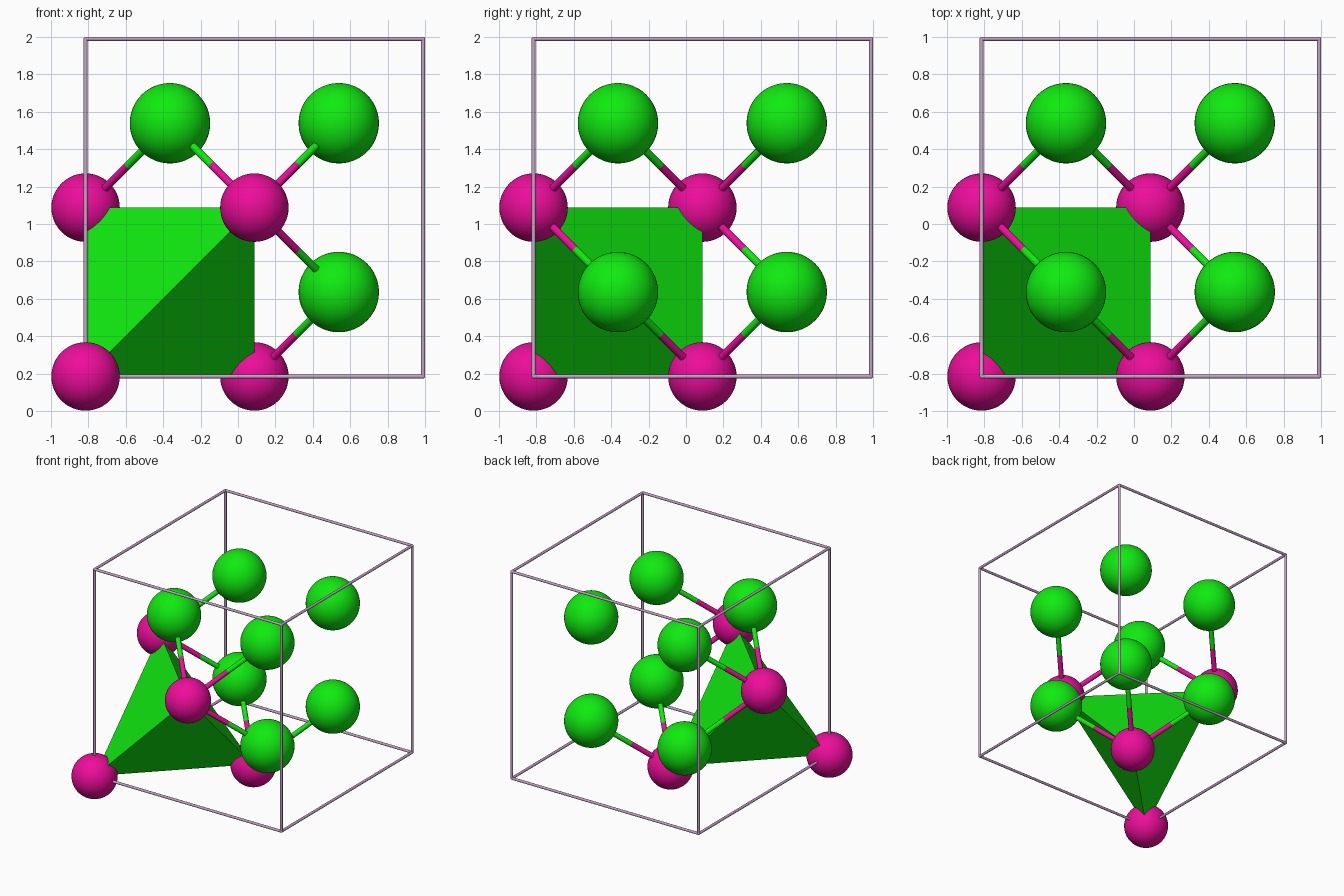
import bpy, bmesh
from math import radians
from mathutils import Vector
from itertools import product

if "Cube" in bpy.data.objects:
    bpy.data.objects.remove(bpy.data.objects["Cube"])

A = 1.805                              # cell edge
ORIGIN = Vector((-0.815, -0.815, 0.185))
R_PINK, R_GREEN, R_BOND, R_FRAME = 0.183, 0.215, 0.021, 0.011


def material(name, rgb):
    m = bpy.data.materials.new(name)
    m.diffuse_color = (*rgb, 1)
    m.use_nodes = True
    m.node_tree.nodes["Principled BSDF"].inputs["Base Color"].default_value = m.diffuse_color
    return m


PINK = material("pink", (0.85, 0.004, 0.33))
GREEN = material("green", (0.005, 0.83, 0.005))
FRAME = material("frame_mauve", (0.55, 0.38, 0.55))


def at(p):
    """Fractional cell position to world position."""
    return ORIGIN + A * Vector(p)


def sphere(name, p, r, mat):
    bpy.ops.mesh.primitive_uv_sphere_add(segments=48, ring_count=24, radius=r, location=at(p))
    finish(name, mat)


def rod(name, a, b, r, mat, sides=16):
    d = b - a
    bpy.ops.mesh.primitive_cylinder_add(vertices=sides, radius=r, depth=d.length, location=(a + b) / 2,
                                        rotation=d.to_track_quat('Z', 'Y').to_euler())
    finish(name, mat)


def finish(name, mat):
    ob = bpy.context.object
    ob.name = name
    ob.data.materials.append(mat)
    bpy.ops.object.shade_smooth_by_angle(angle=radians(40))


# Atoms: face-centred pink sites, green sites at every quarter position
pinks = [(0, 0, 0), (.5, .5, 0), (.5, 0, .5), (0, .5, .5)]
greens = list(product((.25, .75), repeat=3))
for p in pinks:
    sphere("pink_atom", p, R_PINK, PINK)
for g in greens:
    sphere("green_atom", g, R_GREEN, GREEN)

# Two-tone bonds between nearest neighbours
for p, g in product(pinks, greens):
    if (Vector(p) - Vector(g)).length < 0.45:
        a, b = at(p), at(g)
        mid = (a + b) / 2
        rod("bond_pink_half", a, mid, R_BOND, PINK)
        rod("bond_green_half", mid, b, R_BOND, GREEN)

# Coordination tetrahedron spanning the four pink atoms
bm = bmesh.new()
bmesh.ops.convex_hull(bm, input=[bm.verts.new(at(p)) for p in pinks])
bmesh.ops.recalc_face_normals(bm, faces=bm.faces)
mesh = bpy.data.meshes.new("tetrahedron")
bm.to_mesh(mesh)
bm.free()
mesh.materials.append(GREEN)
bpy.context.collection.objects.link(bpy.data.objects.new("tetrahedron", mesh))

# Unit cell frame: four edges along each axis
for axis in range(3):
    for u, v in product((0, 1), repeat=2):
        start, end = [u, v], [u, v]
        start.insert(axis, 0)
        end.insert(axis, 1)
        rod("cell_edge", at(start), at(end), R_FRAME, FRAME)

# Small balls closing the frame corners
for c in product((0, 1), repeat=3):
    bpy.ops.mesh.primitive_uv_sphere_add(segments=16, ring_count=8, radius=R_FRAME, location=at(c))
    finish("cell_corner", FRAME)
